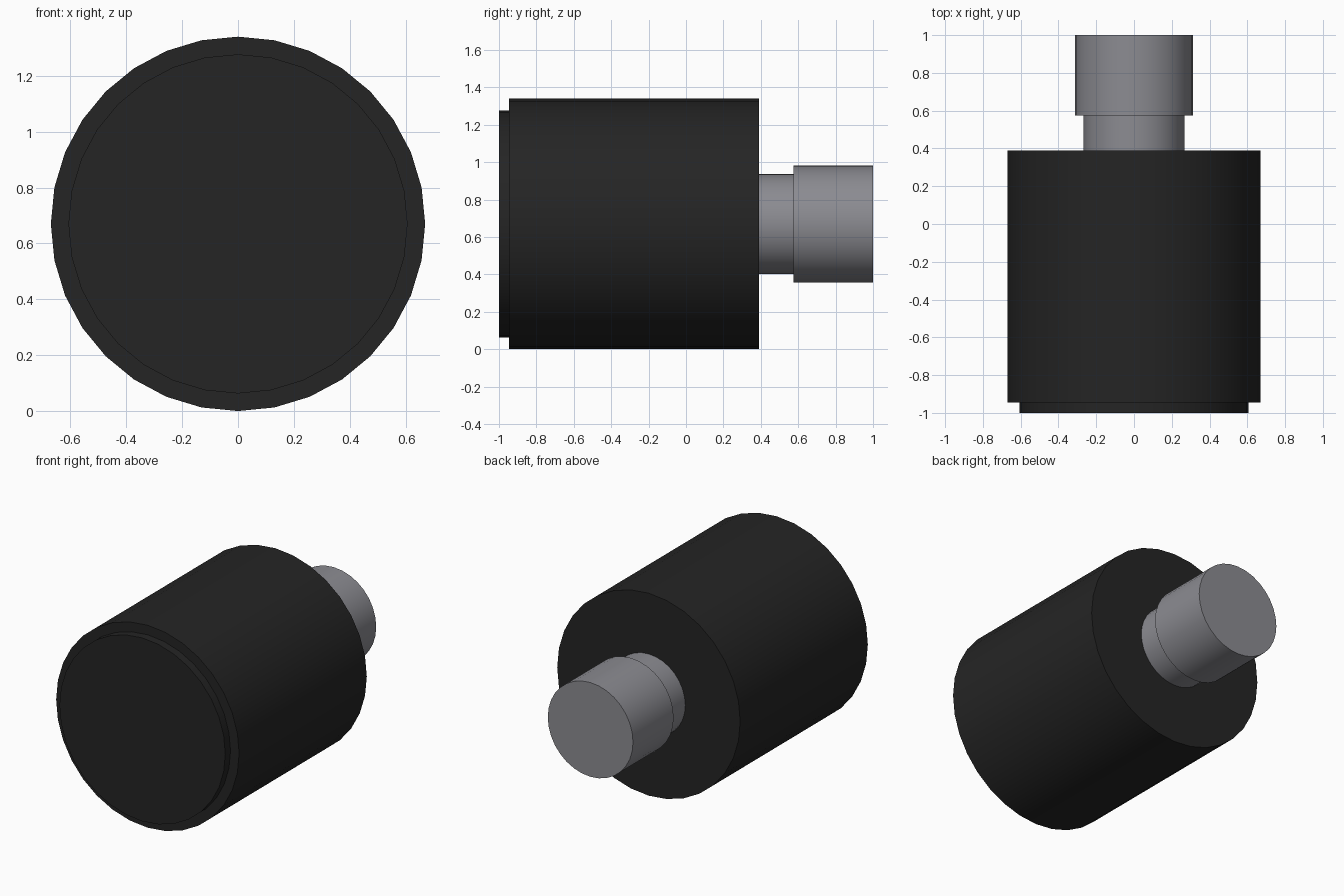
import bpy
import math

cube = bpy.data.objects.get("Cube")
if cube:
    bpy.data.objects.remove(cube, do_unlink=True)


def material(name, colour):
    mat = bpy.data.materials.new(name)
    mat.use_nodes = True
    mat.diffuse_color = colour
    bsdf = next(n for n in mat.node_tree.nodes if n.type == 'BSDF_PRINCIPLED')
    bsdf.inputs["Base Color"].default_value = colour
    return mat


black = material("black_rubber", (0.018, 0.018, 0.018, 1))
steel = material("grey_steel", (0.26, 0.26, 0.285, 1))

AXIS_Z = 0.67


def cylinder(name, radius, y0, y1, mat):
    """Cylinder lying along y from y0 to y1, with a vertex at the top."""
    bpy.ops.mesh.primitive_cylinder_add(
        vertices=32, radius=radius, depth=y1 - y0,
        location=(0, (y0 + y1) / 2, AXIS_Z), rotation=(math.pi / 2, 0, 0))
    obj = bpy.context.object
    obj.name = name
    obj.data.materials.append(mat)
    bpy.ops.object.shade_smooth_by_angle(angle=math.radians(30))
    return obj


# Rubber body with a slightly smaller raised pad on its front
cylinder("body", 0.67, -0.945, 0.39, black)
cylinder("front_pad", 0.607, -1.0, -0.945, black)

# Metal stem: narrow neck, then a wider end
cylinder("stem_neck", 0.268, 0.39, 0.575, steel)
cylinder("stem_end", 0.312, 0.575, 1.0, steel)
